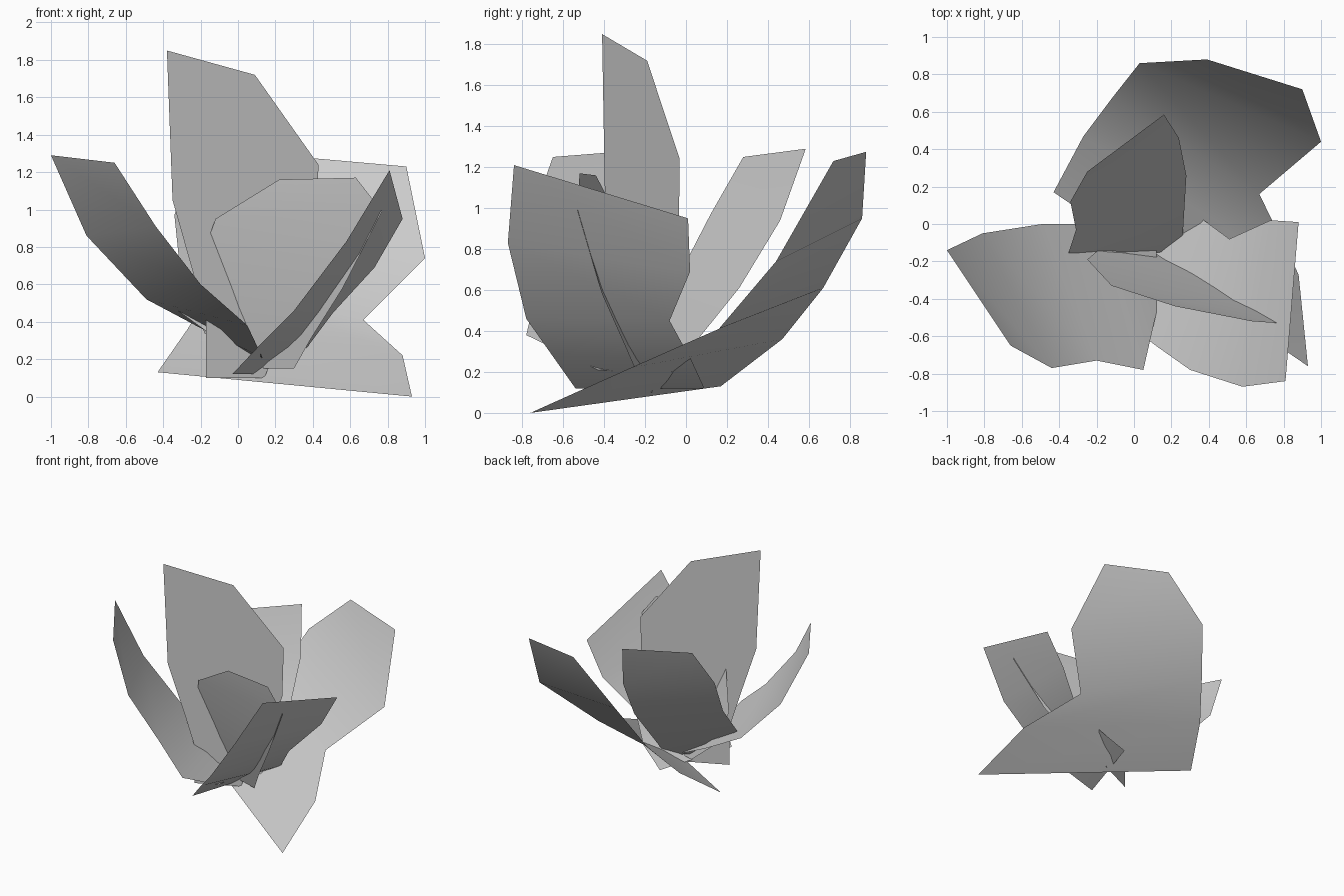
import bpy, bmesh


def petal(name, left, right):
    """Thin petal: a strip of quads between its left and right edge, tip to base."""
    bm = bmesh.new()
    rows = [(bm.verts.new(a), bm.verts.new(b)) for a, b in zip(left, right)]
    for (a, b), (c, d) in zip(rows, rows[1:]):
        bm.faces.new((a, b, d, c)).smooth = True
    bmesh.ops.recalc_face_normals(bm, faces=bm.faces)
    mesh = bpy.data.meshes.new(name)
    bm.to_mesh(mesh)
    bm.free()
    obj = bpy.data.objects.new(name, mesh)
    bpy.context.collection.objects.link(obj)
    return obj


def upright(points):
    """Place (x, z) points on the vertical plane of the tall petal."""
    return [(x, -0.232 + 0.468 * x, z) for x, z in points]


# Arching petal on the left
petal("left_petal",
      [(-1, -.14, 1.29), (-.81, -.05, .86), (-.49, 0, .52), (-.17, 0, .35), (.12, -.12, .19)],
      [(-.66, -.65, 1.25), (-.44, -.77, .91), (-.2, -.73, .6), (.05, -.78, .38), (.13, -.43, .21)])

# Large petal that sweeps under the others and up at the back
petal("back_petal",
      [(.39, .88, 1.275), (.03, .86, .95), (-.12, .67, .61), (-.27, .47, .36), (-.43, .17, .13)],
      [(.9, .72, 1.23), (1, .44, .74), (.67, .16, .41), (.88, -.27, .22), (.93, -.76, 0)])

# Tall flat petal in the middle
petal("tall_petal",
      upright([(-.38, 1.85), (-.35, 1.05), (-.235, .644), (-.17, .4), (-.17, .1)]),
      upright([(.09, 1.72), (.43, 1.24), (.42, .85), (.3, .45), (.14, .1)]))

# Petal on the right
petal("right_petal",
      [(.81, -.84, 1.21), (.58, -.87, .83), (.3, -.78, .46), (.13, -.66, .29), (-.03, -.54, .12)],
      [(.88, .01, .95), (.73, .02, .69), (.51, -.08, .45), (.36, .03, .25), (.17, .09, .12)])

# Inner petal leaning back
petal("inner_back_petal",
      [(-.25, .28, 1.25), (-.34, .12, .97), (-.31, -.03, .68), (-.35, -.155, .48), (.05, -.16, .19)],
      [(.16, .585, 1.29), (.24, .46, .94), (.28, .26, .61), (.26, -.07, .2), (.15, -.15, .16)])

# Inner petal leaning forward, crossing the tall and right petals
petal("inner_front_petal",
      [(.22, -.44, 1.16), (-.12, -.33, .95), (-.25, -.19, .59), (-.18, -.13, .34), (.05, -.14, .15)],
      [(.63, -.52, 1.17), (.77, -.53, .99), (.56, -.41, .58), (.39, -.29, .31), (.3, -.22, .15)])
